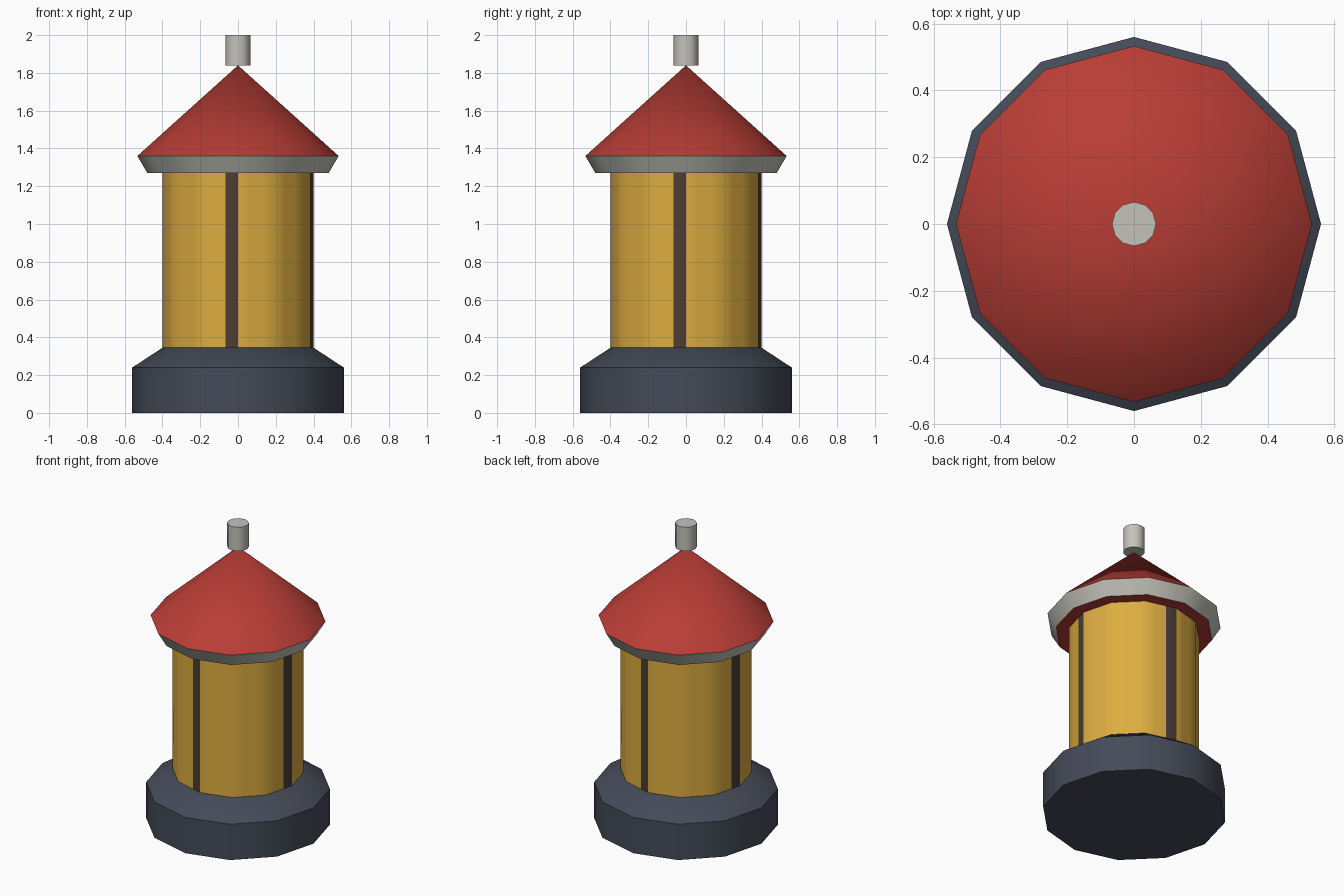
import bpy, bmesh, math

if "Cube" in bpy.data.objects:
    bpy.data.objects.remove(bpy.data.objects["Cube"])

SIDES = 12


def material(name, rgb):
    lin = [(c / 255 / 12.92) if c < 10 else ((c / 255 + 0.055) / 1.055) ** 2.4 for c in rgb]
    m = bpy.data.materials.new(name)
    m.diffuse_color = (*lin, 1.0)
    m.use_nodes = True
    m.node_tree.nodes["Principled BSDF"].inputs["Base Color"].default_value = m.diffuse_color
    return m


slate = material("slate", (68, 75, 88))
yellow = material("yellow", (221, 173, 64))
brown = material("dark_brown", (76, 60, 51))
red = material("red", (184, 61, 53))
grey = material("light_grey", (196, 196, 186))


def ring_point(k, r, cols):
    """Point k of cols per side along a 12-sided ring, vertices on the axes."""
    side, t = k // cols, (k % cols) / cols
    a, b = (math.tau * (side + i) / SIDES for i in (0, 1))
    return (r * ((1 - t) * math.cos(a) + t * math.cos(b)),
            r * ((1 - t) * math.sin(a) + t * math.sin(b)))


def lathe(name, profile, mats, rule=lambda band, k: 0, cols=1, caps=(0, 0)):
    """Turn (radius, z) points into a 12-sided solid; rule picks the colour per face."""
    bm = bmesh.new()
    n = SIDES * cols
    rings = []
    for r, z in profile:
        if r == 0:
            rings.append([bm.verts.new((0, 0, z))] * n)
        else:
            rings.append([bm.verts.new((*ring_point(k, r, cols), z)) for k in range(n)])
    for band, (lo, hi) in enumerate(zip(rings, rings[1:])):
        for k in range(n):
            j = (k + 1) % n
            corners = list(dict.fromkeys((lo[k], lo[j], hi[j], hi[k])))
            bm.faces.new(corners).material_index = rule(band, k)
    if profile[0][0]:
        bm.faces.new(rings[0][::-1]).material_index = caps[0]
    if profile[-1][0]:
        bm.faces.new(rings[-1]).material_index = caps[1]
    me = bpy.data.meshes.new(name)
    bm.to_mesh(me)
    bm.free()
    for m in mats:
        me.materials.append(m)
    ob = bpy.data.objects.new(name, me)
    bpy.context.collection.objects.link(ob)
    bpy.ops.object.select_all(action='DESELECT')
    ob.select_set(True)
    bpy.context.view_layer.objects.active = ob
    bpy.ops.object.shade_smooth_by_angle(angle=math.radians(40))
    return ob


# Plinth with sloped shoulder
lathe("base", [(0.56, 0), (0.56, 0.24), (0.40, 0.345)], [slate])

# Drum with four narrow dark stripes, each a third of one side
lathe("body", [(0.40, 0.34), (0.40, 1.27)], [yellow, brown],
      rule=lambda band, k: int(k % 9 == 8), cols=3)

# Roof: red underside, grey flared eave, red cone
lathe("roof", [(0.48, 1.27), (0.533, 1.36), (0, 1.84)], [red, grey],
      rule=lambda band, k: int(band == 0))

# Finial on the tip
lathe("finial", [(0.066, 1.84), (0.066, 2.0)], [grey])
